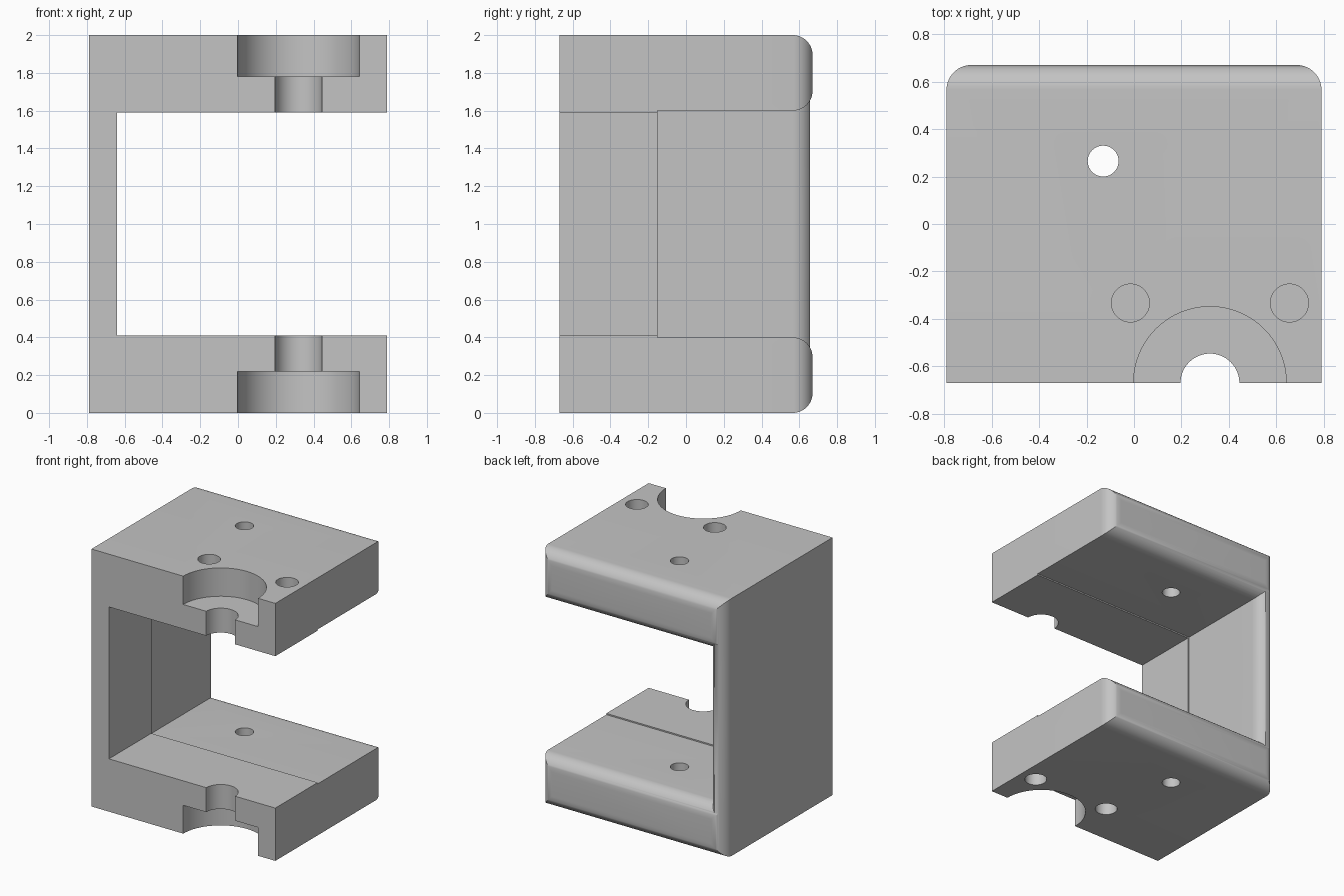
import bpy
import bmesh
from math import sin, cos, radians
from mathutils import Vector

cube = bpy.data.objects.get("Cube")
if cube:
    bpy.data.objects.remove(cube, do_unlink=True)

MID = 1.0        # height of the mirror plane
FRONT, BACK, SIDE = -0.67, 0.67, 0.79
R = 0.105        # fillet on the back edges
STEP = -0.15     # where the opening becomes slightly larger


def arc(cx, cy, r, start, end, n=14):
    angles = [radians(start + (end - start) * i / n) for i in range(n + 1)]
    return [(cx + r * cos(a), cy + r * sin(a)) for a in angles]


def prism(name, outline, axis, low, high):
    """Extrude a closed outline along z (outline is x, y) or x (outline is y, z)."""
    place = {"z": lambda u, v: Vector((u, v, low)),
             "x": lambda u, v: Vector((low, u, v))}[axis]
    shift = Vector((0, 0, high - low)) if axis == "z" else Vector((high - low, 0, 0))
    bm = bmesh.new()
    face = bm.faces.new([bm.verts.new(place(u, v)) for u, v in outline])
    top = bmesh.ops.extrude_face_region(bm, geom=[face])["geom"]
    bmesh.ops.translate(bm, vec=shift,
                        verts=[g for g in top if isinstance(g, bmesh.types.BMVert)])
    bmesh.ops.recalc_face_normals(bm, faces=bm.faces)
    mesh = bpy.data.meshes.new(name)
    bm.to_mesh(mesh)
    bm.free()
    obj = bpy.data.objects.new(name, mesh)
    obj.location.z = MID
    bpy.context.collection.objects.link(obj)
    return obj


def drill(name, x, y, r, low, high):
    return prism(name, arc(x, y, r, 0, 360, 64)[:-1], "z", low, high)


helpers = []


def combine(target, operation, tool):
    mod = target.modifiers.new(tool.name, "BOOLEAN")
    mod.operation, mod.solver, mod.object = operation, "EXACT", tool
    tool.hide_render = True
    helpers.append(tool)


# Upper arm: rounded back end and a small step on the underside
arm_profile = ([(-1, 0.59), (STEP, 0.59), (STEP, 0.6)]
               + arc(BACK - R, 0.6 + R, R, -90, 0)
               + arc(BACK - R, 1 - R, R, 0, 90)
               + [(-1, 1)])
bracket = prism("clamp_bracket", arm_profile, "x", -1, 1)

# Side wall joining the arms, rounded on its inner back edge
wall_profile = ([(-1, -1), (-0.64, -1), (-0.64, STEP), (-0.65, STEP)]
                + arc(-0.65 - R, BACK - R, R, 0, 60)
                + [(-1, BACK - R + R * sin(radians(60)))])
combine(bracket, "UNION", prism("side_wall", wall_profile, "z", -0.1, 0.8))

# Outer footprint with rounded back corners
footprint = ([(-SIDE, FRONT), (SIDE, FRONT)]
             + arc(SIDE - R, BACK - R, R, 0, 90)
             + arc(R - SIDE, BACK - R, R, 90, 180))
combine(bracket, "INTERSECT", prism("footprint", footprint, "z", -0.5, 1.5))

# Half-round counterbore, through holes and blind pin holes
for cutter in (drill("counterbore", 0.32, FRONT, 0.322, 0.78, 1.2),
               drill("shaft_hole", 0.32, FRONT, 0.124, 0.3, 1.3),
               drill("bolt_hole", -0.13, 0.265, 0.065, 0.3, 1.3),
               drill("pin_hole_right", -0.015, -0.333, 0.08, 0.75, 1.3),
               drill("pin_hole_left", 0.655, -0.333, 0.08, 0.75, 1.3)):
    combine(bracket, "DIFFERENCE", cutter)

# Mirror the upper half downwards
mirror = bracket.modifiers.new("lower_half", "MIRROR")
mirror.use_axis = (False, False, True)
mirror.use_bisect_axis = (False, False, True)

# Bake the modifiers and drop the helpers
bpy.context.view_layer.update()
graph = bpy.context.evaluated_depsgraph_get()
baked = bpy.data.meshes.new_from_object(bracket.evaluated_get(graph))
bracket.modifiers.clear()
bracket.data = baked
for helper in helpers:
    bpy.data.objects.remove(helper, do_unlink=True)

# Plain grey metal
grey = bpy.data.materials.new("light_grey")
grey.use_nodes = True
colour = (0.55, 0.55, 0.55, 1)
grey.diffuse_color = colour
grey.node_tree.nodes["Principled BSDF"].inputs["Base Color"].default_value = colour
baked.materials.clear()
baked.materials.append(grey)

bpy.ops.object.select_all(action="DESELECT")
bracket.select_set(True)
bpy.context.view_layer.objects.active = bracket
bpy.ops.object.shade_smooth_by_angle(angle=radians(30))
